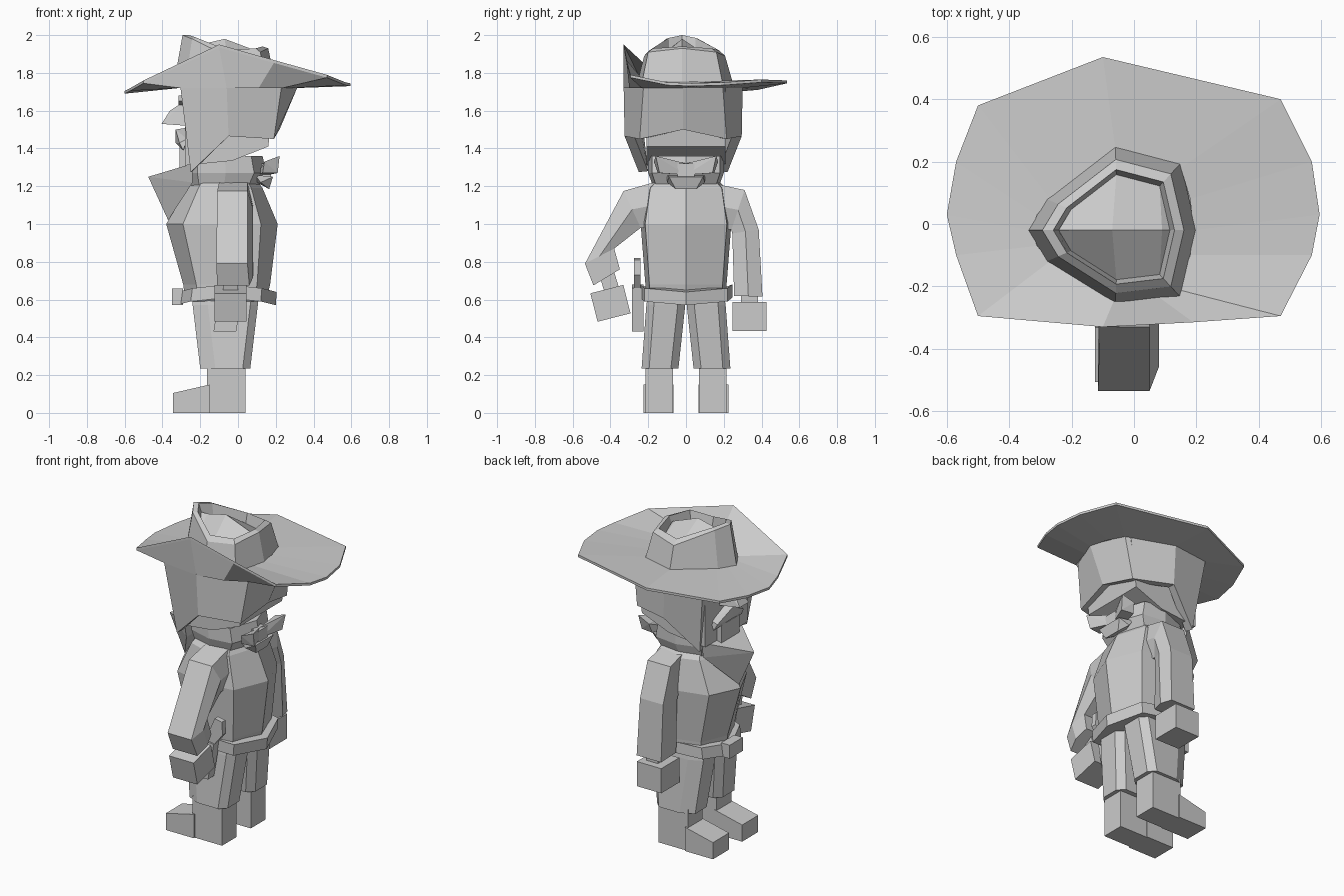
import bpy, bmesh


def finish(name, bm, thick=0):
    bmesh.ops.remove_doubles(bm, verts=bm.verts[:], dist=.0005)
    bmesh.ops.recalc_face_normals(bm, faces=bm.faces[:])
    me = bpy.data.meshes.new(name)
    bm.to_mesh(me)
    bm.free()
    ob = bpy.data.objects.new(name, me)
    bpy.context.collection.objects.link(ob)
    if thick:
        m = ob.modifiers.new("thickness", "SOLIDIFY")
        m.thickness = thick
    return ob


def loft(name, rings, closed=True, caps=True, thick=0):
    """Skin equal-length point rings with quads."""
    bm = bmesh.new()
    vs = [[bm.verts.new(p) for p in r] for r in rings]
    n = len(vs[0])
    for a, b in zip(vs, vs[1:]):
        for i in range(n if closed else n - 1):
            j = (i + 1) % n
            bm.faces.new((a[i], a[j], b[j], b[i]))
    if caps and closed:
        bm.faces.new(vs[0])
        bm.faces.new(vs[-1])
    return finish(name, bm, thick)


def hull(name, pts):
    bm = bmesh.new()
    for p in pts:
        bm.verts.new(p)
    bmesh.ops.convex_hull(bm, input=bm.verts[:])
    bmesh.ops.dissolve_limit(bm, angle_limit=0.01, verts=bm.verts[:], edges=bm.edges[:])
    return finish(name, bm)


def prism(name, prof, y0, y1):
    return hull(name, [(x, y, z) for x, z in prof for y in (y0, y1)])


def box(name, c, s, rot=0):
    bm = bmesh.new()
    bmesh.ops.create_cube(bm, size=1)
    bmesh.ops.scale(bm, vec=s, verts=bm.verts[:])
    ob = finish(name, bm)
    ob.location, ob.rotation_euler = c, (rot, 0, 0)
    return ob


def octa(x0, x1, w, z, lift=0):
    """Eight-sided body section, sides optionally lifted."""
    f, b = x0 + (x1 - x0) * .15, x0 + (x1 - x0) * .85
    m = (x0 + x1) / 2
    return [(x0, 0, z), (f, w * .78, z + lift / 2), (m, w, z + lift), (b, w * .9, z + lift / 2),
            (x1, 0, z), (b, -w * .9, z + lift / 2), (m, -w, z + lift), (f, -w * .78, z + lift / 2)]


# boots and trouser legs
for s, side in ((-1, "right"), (1, "left")):
    prism(side + "_boot", [(.04, 0), (.04, .26), (-.165, .26), (-.165, 0)], s * .07, s * .215)
    prism(side + "_boot_toe", [(-.15, 0), (-.15, .15), (-.345, .105), (-.345, 0)],
          s * .065, s * .225)
    leg = []
    for z, x0, x1, yi, yo in ((.235, -.20, .065, .04, .235), (.57, -.24, .105, .004, .21),
                              (.64, -.24, .11, .0, .20)):
        c = .04
        leg.append([(x0, s * (yi + c), z), (x0, s * (yo - c), z), (x0 + c * 2, s * yo, z),
                    (x1 - c, s * yo, z), (x1, s * (yo - c), z), (x1, s * (yi + c), z),
                    (x1 - c, s * yi, z), (x0 + c, s * yi, z)])
    loft(side + "_trouser_leg", leg)

# torso, belt and buckle
loft("torso", [octa(-.28, .15, .21, .60), octa(-.29, .17, .215, .68), octa(-.38, .21, .24, 1.0),
               octa(-.27, .13, .21, 1.19), octa(-.24, .10, .17, 1.23)])
loft("belt", [octa(-.33, .20, .245, .57, .04), octa(-.32, .205, .245, .64, .04)])
box("belt_buckle", (-.32, 0, .615), (.06, .13, .085))

# holster and gun grip on one hip
hull("holster", [(x, y, z) for x, z in ((-.13, .43), (-.01, .43), (.03, .66), (-.09, .68))
                 for y in (-.285, -.225)])
hull("gun_grip", [(x, y, z) for x, z in ((-.04, .66), (.03, .66), (.085, .73), (.08, .81), (.03, .82))
                  for y in (-.275, -.24)])


# arms: outer and inner (y, z) of each sleeve section, five-sided
def sleeve(name, secs):
    loft(name, [[(a, yo, zo), (b, yo, zo), (.08, (yo + yi) / 2, (zo + zi) / 2),
                 (b, yi, zi), (a, yi, zi)] for yo, zo, yi, zi, a, b in secs])


sleeve("bent_sleeve", [(-.17, 1.22, -.17, .98, -.10, .05), (-.33, 1.175, -.24, .98, -.11, .05),
                       (-.535, .79, -.38, .87, -.115, .05), (-.49, .675, -.35, .76, -.11, .06)])
sleeve("straight_sleeve", [(.17, 1.21, .17, .98, -.10, .05), (.31, 1.18, .24, .97, -.11, .05),
                           (.385, .97, .245, .95, -.11, .05), (.405, .615, .255, .62, -.11, .06)])
box("bent_wrist", (-.04, -.405, .69), (.08, .08, .1), .3)
box("bent_hand", (-.04, -.40, .58), (.17, .18, .155), .25)
box("straight_wrist", (-.03, .335, .61), (.08, .09, .08))
box("straight_hand", (-.04, .335, .51), (.17, .18, .155))

# neckerchief: collar, front bib and rear knot
loft("neckerchief_collar", [octa(-.26, .11, .175, 1.2), octa(-.28, .15, .2, 1.27),
                            octa(-.27, .13, .2, 1.36)])
hull("neckerchief_bib", [(-.24, .19, 1.32), (-.24, -.19, 1.32), (-.475, 0, 1.25), (-.37, 0, 1.02),
                         (-.24, .17, 1.22), (-.24, -.17, 1.22)])
box("neckerchief_knot", (.14, 0, 1.28), (.07, .09, .08))
for s in (-1, 1):
    hull("knot_upper_tail", [(x, s * y, z) for x, y, z in (
        (.10, 0, 1.26), (.15, 0, 1.32), (.16, 0, 1.26),
        (.14, .17, 1.33), (.22, .16, 1.36), (.21, .14, 1.27), (.13, .15, 1.27))])
hull("knot_lower_tails", [(x, y * s, z) for s in (-1, 1) for x, y, z in (
    (.09, .1, 1.26), (.12, .1, 1.22), (.185, .09, 1.25), (.165, .055, 1.185), (.10, .05, 1.22))])

# head and face
prism("head", [(-.28, 1.73), (-.28, 1.31), (-.03, 1.335), (.16, 1.41), (.2, 1.73)], -.21, .21)
hull("nose", [(-.27, -.05, 1.66), (-.27, .05, 1.66), (-.27, -.07, 1.52), (-.27, .07, 1.52),
              (-.405, -.045, 1.53), (-.405, .045, 1.53), (-.36, -.03, 1.60), (-.36, .03, 1.60)])
for s in (-1, 1):
    hull("moustache_half", [(-.27, 0, 1.51), (-.33, 0, 1.50), (-.33, 0, 1.43), (-.27, s * .14, 1.45),
                            (-.31, s * .13, 1.43), (-.29, s * .14, 1.39), (-.27, 0, 1.43)])
    hull("eyebrow", [(x, s * y, z) for x in (-.26, -.315)
                     for y, z in ((.05, 1.63), (.05, 1.67), (.17, 1.65), (.17, 1.68))])
box("chin", (-.28, 0, 1.355), (.06, .18, .11))

# hair shell hanging under the hat, with pointed sideburns
top = [(-.305, .285, 1.725), (-.06, .315, 1.725), (.23, .21, 1.725), (.315, 0, 1.725)]
low = [(-.25, .235, 1.275), (-.05, .31, 1.465), (.19, .23, 1.45), (.22, 0, 1.50)]


def both(half):
    return [(x, y - .015, z) for x, y, z in half] + [(x, -y - .015, z) for x, y, z in half[-2::-1]]


loft("hair", [both(top), both(low)], closed=False, thick=.05)

# hat brim: one side folded up against the wall below, underside meets the hair
brim = [(-.1, .535, 1.76), (.47, .40, 1.765), (.57, .2, 1.75), (.595, .03, 1.745), (.57, -.1, 1.75),
        (.47, -.295, 1.79), (.19, -.315, 1.868), (-.1, -.33, 1.95), (-.5, -.295, 1.76),
        (-.57, -.1, 1.72), (-.6, .03, 1.705), (-.57, .2, 1.71), (-.5, .38, 1.725)]
inner = [(-.06, .24), (.15, .18), (.18, .08), (.19, -.02), (.18, -.1), (.14, -.21), (.06, -.22),
         (-.06, -.235), (-.27, -.12), (-.31, -.07), (-.33, -.02), (-.31, .03), (-.27, .08)]
under = [(-.06, .3), (.23, .195), (.28, .1), (.315, -.015), (.28, -.1), (.235, -.235), (.11, -.3),
         (-.06, -.33), (-.305, -.3), (-.31, -.1), (-.31, 0), (-.31, .1), (-.305, .27)]
loft("hat_brim", [[(x, y, 1.72) for x, y in under],
                  [(x, y, z - .015) for x, y, z in brim], brim,
                  [(x, y, 1.755) for x, y in inner]], caps=False)

# hat crown with sunken top and central ridge
base = [(-.34, -.02), (-.28, .08), (-.06, .25), (.15, .195), (.2, -.02),
        (.15, -.235), (-.06, -.26), (-.28, -.12)]


def loop(half):
    return list(half) + list(half[-2:0:-1])


def crown(k, zs):
    return [(-.05 + (x + .05) * k, -.02 + (y + .02) * k, z) for (x, y), z in zip(base, loop(zs))]


ridge = [(-.25, 1.93), (-.2, 1.95), (-.07, 1.98), (.09, 1.92), (.11, 1.91)]
loft("hat_crown", [crown(1, [1.74] * 5), crown(.84, [2.0, 1.98, 1.89, 1.91, 1.93]),
                   crown(.72, [2.0, 1.985, 1.92, 1.93, 1.94]),
                   crown(.66, [1.95, 1.88, 1.86, 1.86, 1.90]),
                   [(x, -.02, z) for x, z in loop(ridge)]], caps=False)
